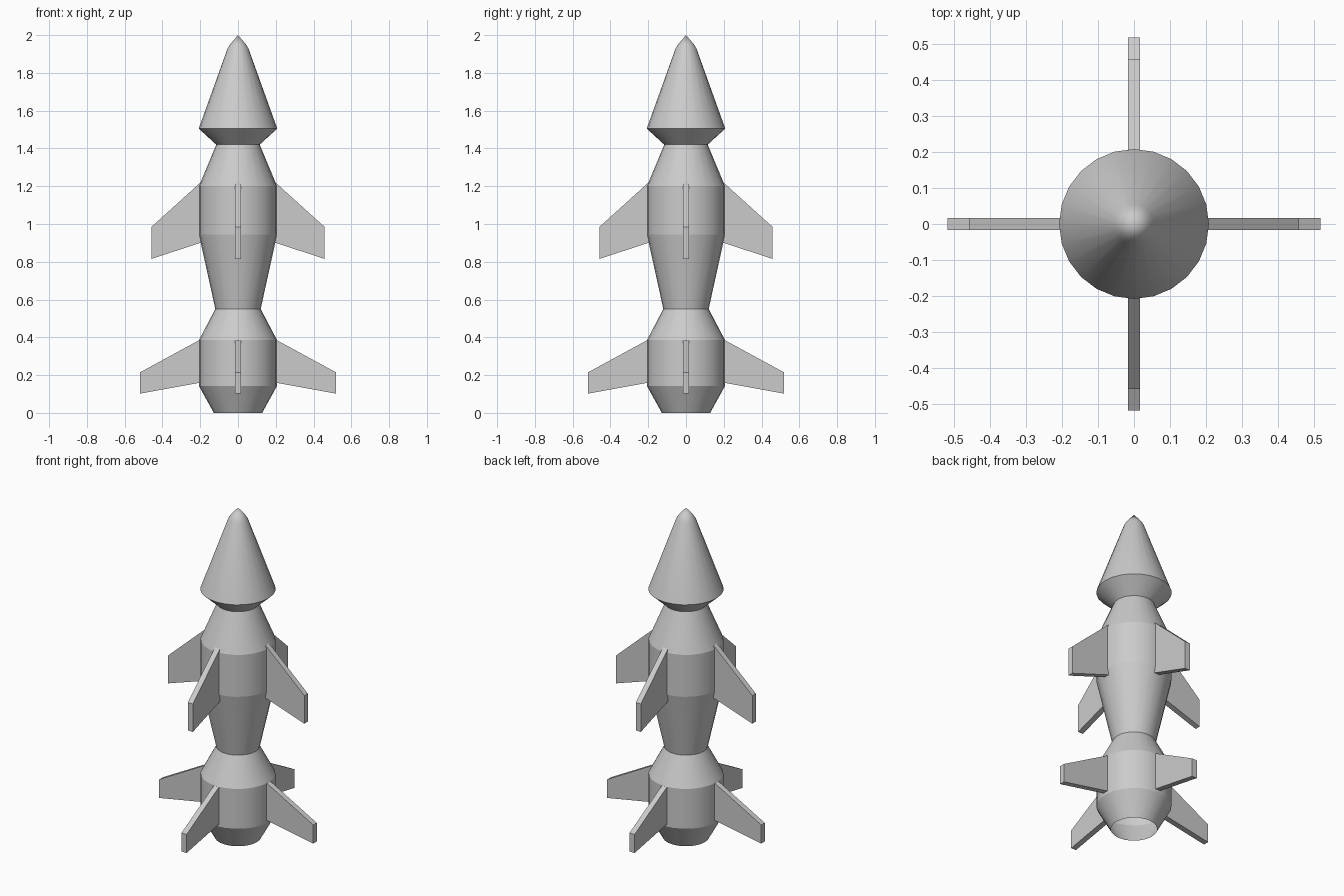
import bpy, bmesh, math
from mathutils import Matrix

if "Cube" in bpy.data.objects:
    bpy.data.objects.remove(bpy.data.objects["Cube"])

SIDES = 24


def add_object(name, bm):
    mesh = bpy.data.meshes.new(name)
    bm.to_mesh(mesh)
    bm.free()
    obj = bpy.data.objects.new(name, mesh)
    bpy.context.collection.objects.link(obj)
    return obj


def lathe(name, profile, soft_rings=()):
    """Revolve (radius, z) points; each ring is a crisp crease unless its z is soft."""
    bm = bmesh.new()
    verts = [bm.verts.new((r, 0, z)) for r, z in profile]
    edges = [bm.edges.new(pair) for pair in zip(verts, verts[1:])]
    bmesh.ops.spin(bm, geom=verts + edges, axis=(0, 0, 1), cent=(0, 0, 0),
                   steps=SIDES, angle=math.tau, use_duplicate=False)
    bmesh.ops.remove_doubles(bm, verts=bm.verts, dist=1e-4)
    bmesh.ops.recalc_face_normals(bm, faces=bm.faces)
    # an open shell can come out inverted: make the sides face outward
    if sum(f.normal.x * f.calc_center_median().x for f in bm.faces) < 0:
        bmesh.ops.reverse_faces(bm, faces=bm.faces)
    for f in bm.faces:
        f.smooth = True
    for e in bm.edges:
        a, b = (v.co.z for v in e.verts)
        if abs(a - b) < 1e-4 and not any(abs(a - z) < 1e-4 for z in soft_rings):
            e.smooth = False
    return add_object(name, bm)


def fin_set(name, outline, thickness=0.034):
    """Four flat fins around the z axis from one (radius, z) outline."""
    for i in range(4):
        bm = bmesh.new()
        face = bm.faces.new([bm.verts.new((r, -thickness / 2, z)) for r, z in outline])
        ext = bmesh.ops.extrude_face_region(bm, geom=[face], use_keep_orig=True)
        moved = [g for g in ext["geom"] if isinstance(g, bmesh.types.BMVert)]
        bmesh.ops.translate(bm, verts=moved, vec=(0, thickness, 0))
        bmesh.ops.recalc_face_normals(bm, faces=bm.faces)
        bm.transform(Matrix.Rotation(i * math.pi / 2, 4, 'Z'))
        add_object(f"{name}_{i + 1}", bm)


# Tail section, open at the exhaust
lathe("tail_section", [(0.128, 0), (0.207, 0.143), (0.207, 0.385), (0.12, 0.55)])

# Middle section between the two waists
lathe("middle_section", [(0.12, 0.55), (0.207, 0.945), (0.207, 1.20), (0.115, 1.42)])

# Nose cone with flared underside and blunt tip
lathe("nose_cone", [(0.115, 1.42), (0.208, 1.505), (0.055, 1.93), (0.043, 1.95), (0, 2.0)],
      soft_rings=(1.93, 1.95))

# Fins
fin_set("upper_fin", [(0.195, 1.223), (0.458, 0.985), (0.458, 0.815), (0.195, 0.902)])
fin_set("lower_fin", [(0.2, 0.388), (0.518, 0.215), (0.518, 0.102), (0.2, 0.16)])
